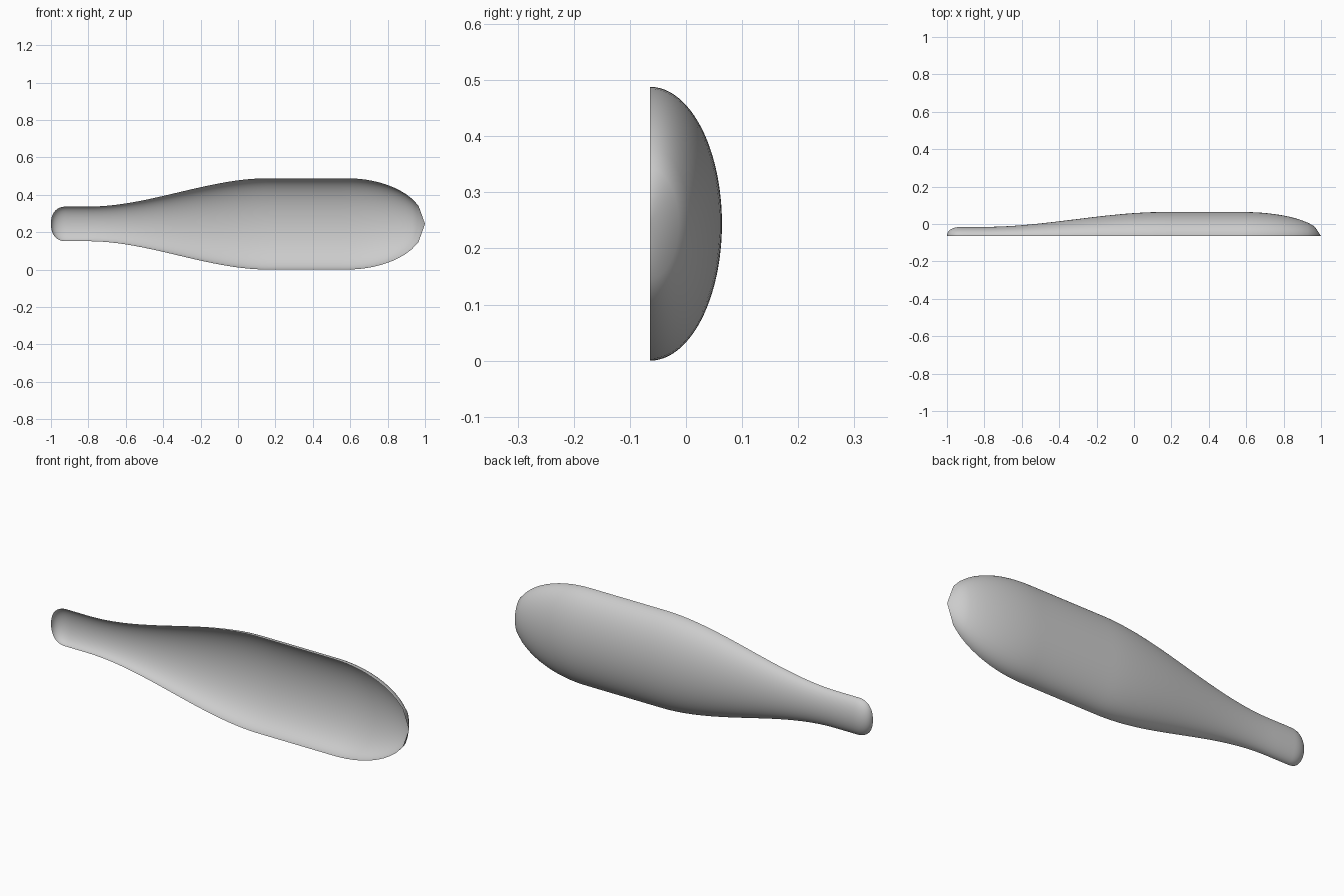
import bpy, bmesh, math

old = bpy.data.objects.get("Cube")
if old:
    bpy.data.objects.remove(old, do_unlink=True)

BODY_R, NECK_R = 0.244, 0.0925      # half heights of body and neck
FLATTEN = 0.525                     # depth relative to half height
BACK_STEPS = 48


def radius(x):
    """Half height of the bottle-like outline at x."""
    if x < -0.92:                   # rounded neck end
        u = min(1, (-0.92 - x) / 0.08)
        return NECK_R * (1 - u ** 2.3) ** (1 / 2.3)
    if x > 0.58:                    # domed base
        u = min(1, (x - 0.58) / 0.42)
        return BODY_R * math.sqrt(1 - u * u)
    t = max(0, min(1, (x + 0.8) / 0.96))
    return NECK_R + (BODY_R - NECK_R) * t * t * (3 - 2 * t)


# Stations along the length: fine at the neck end, even elsewhere
stations = [-0.92 - 0.08 * math.cos(math.pi / 2 * i / 12) for i in range(1, 12)]
stations += [-0.92 + 1.5 * i / 48 for i in range(49)]
stations += [0.58 + 0.035 * i for i in range(1, 12)]

# Open half shell swept from half ellipses
bm = bmesh.new()
rings = []
for x in stations:
    r = radius(x)
    ring = []
    for j in range(BACK_STEPS + 1):
        a = math.pi * j / BACK_STEPS
        ring.append(bm.verts.new((x, -0.064 + FLATTEN * r * math.sin(a),
                                  BODY_R + r * math.cos(a))))
    rings.append(ring)
for a, b in zip(rings, rings[1:]):
    for j in range(BACK_STEPS):
        bm.faces.new((a[j], a[j + 1], b[j + 1], b[j]))

# Pointed fans closing both ends
for x, ring in ((-1, rings[0]), (1, rings[-1])):
    tip = bm.verts.new((x, -0.064, BODY_R))
    for j in range(BACK_STEPS):
        bm.faces.new((tip, ring[j], ring[j + 1]))

# Outside faces point to the back
bmesh.ops.recalc_face_normals(bm, faces=bm.faces[:])
bm.normal_update()
if sum(f.normal.y * f.calc_area() for f in bm.faces) < 0:
    bmesh.ops.reverse_faces(bm, faces=bm.faces[:])

mesh = bpy.data.meshes.new("half_shell")
bm.to_mesh(mesh)
bm.free()
shell = bpy.data.objects.new("half_shell", mesh)
bpy.context.collection.objects.link(shell)

# Plain grey material
grey = bpy.data.materials.new("light_grey")
grey.use_nodes = True
color = (0.6, 0.6, 0.6, 1)
grey.diffuse_color = color
grey.node_tree.nodes["Principled BSDF"].inputs["Base Color"].default_value = color
mesh.materials.append(grey)

bpy.ops.object.select_all(action="DESELECT")
shell.select_set(True)
bpy.context.view_layer.objects.active = shell
bpy.ops.object.shade_smooth_by_angle(angle=math.radians(40))
